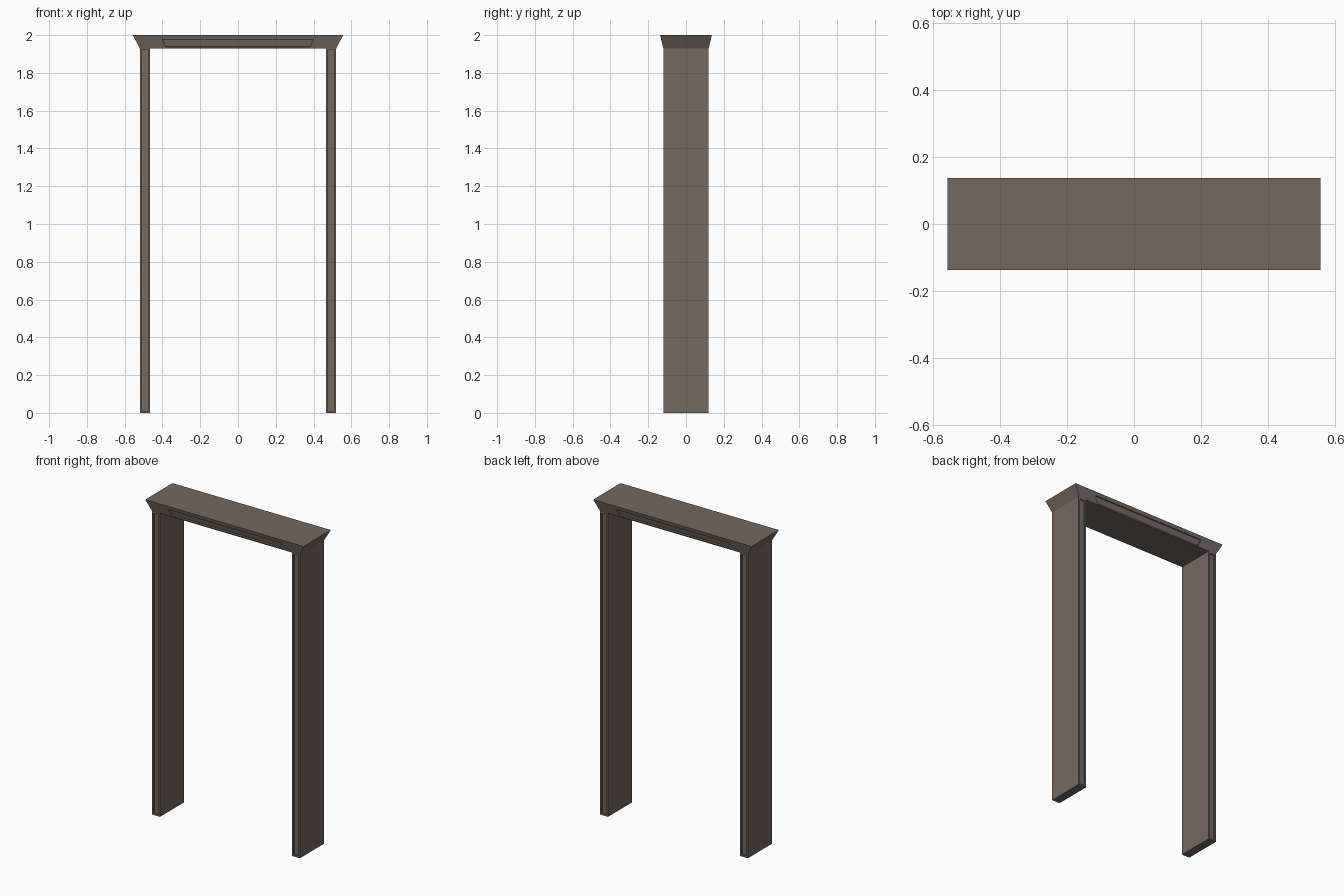
import bpy, bmesh
from mathutils import Vector

if "Cube" in bpy.data.objects:
    bpy.data.objects.remove(bpy.data.objects["Cube"])

Z_TOP, Z_JOINT = 2.0, 1.93


def prism(bm, low, high):
    """Six-sided block between two rectangles given as (x0, x1, y0, y1, z)."""
    rings = []
    for x0, x1, y0, y1, z in (low, high):
        rings.append([bm.verts.new((x, y, z))
                      for x, y in ((x0, y0), (x1, y0), (x1, y1), (x0, y1))])
    bm.faces.new(rings[0][::-1])
    bm.faces.new(rings[1])
    for i in range(4):
        j = (i + 1) % 4
        bm.faces.new((rings[0][i], rings[0][j], rings[1][j], rings[1][i]))
    bm.normal_update()


def recess_front_back(bm, margin, depth, place=None):
    """Sink a panel into the front and back faces."""
    for face in [f for f in bm.faces if abs(f.normal.y) > 0.8]:
        normal = face.normal.copy()
        bmesh.ops.inset_individual(bm, faces=[face], thickness=margin)
        if place:
            for v in face.verts:
                v.co = place(v.co)
        inner = bmesh.ops.extrude_discrete_faces(bm, faces=[face])["faces"][0]
        for v in inner.verts:
            v.co -= normal * depth


def finish(bm, name, mat):
    bmesh.ops.recalc_face_normals(bm, faces=bm.faces[:])
    mesh = bpy.data.meshes.new(name)
    bm.to_mesh(mesh)
    bm.free()
    mesh.materials.append(mat)
    obj = bpy.data.objects.new(name, mesh)
    bpy.context.collection.objects.link(obj)


def lintel_panel(co):
    """Trapezoid panel outline lying on the sloped lintel face."""
    upper = co.z > (Z_TOP + Z_JOINT) / 2
    x, z = (0.40, 1.977) if upper else (0.383, 1.938)
    y = 0.12 + 0.017 * (z - Z_JOINT) / (Z_TOP - Z_JOINT)
    return Vector((x if co.x > 0 else -x, y if co.y > 0 else -y, z))


wood = bpy.data.materials.new("brown_wood")
wood.diffuse_color = (0.175, 0.140, 0.115, 1)
wood.use_nodes = True
wood.node_tree.nodes["Principled BSDF"].inputs["Base Color"].default_value = wood.diffuse_color

# Door posts with narrow sunken panels
for name, x0, x1 in (("left_post", -0.52, -0.465), ("right_post", 0.465, 0.52)):
    bm = bmesh.new()
    prism(bm, (x0, x1, -0.12, 0.12, 0), (x0, x1, -0.12, 0.12, Z_JOINT))
    recess_front_back(bm, 0.014, 0.008)
    finish(bm, name, wood)

# Flared lintel with a long sunken panel on each side
bm = bmesh.new()
prism(bm, (-0.52, 0.52, -0.12, 0.12, Z_JOINT), (-0.557, 0.557, -0.137, 0.137, Z_TOP))
recess_front_back(bm, 0.015, 0.01, lintel_panel)
finish(bm, "lintel", wood)
